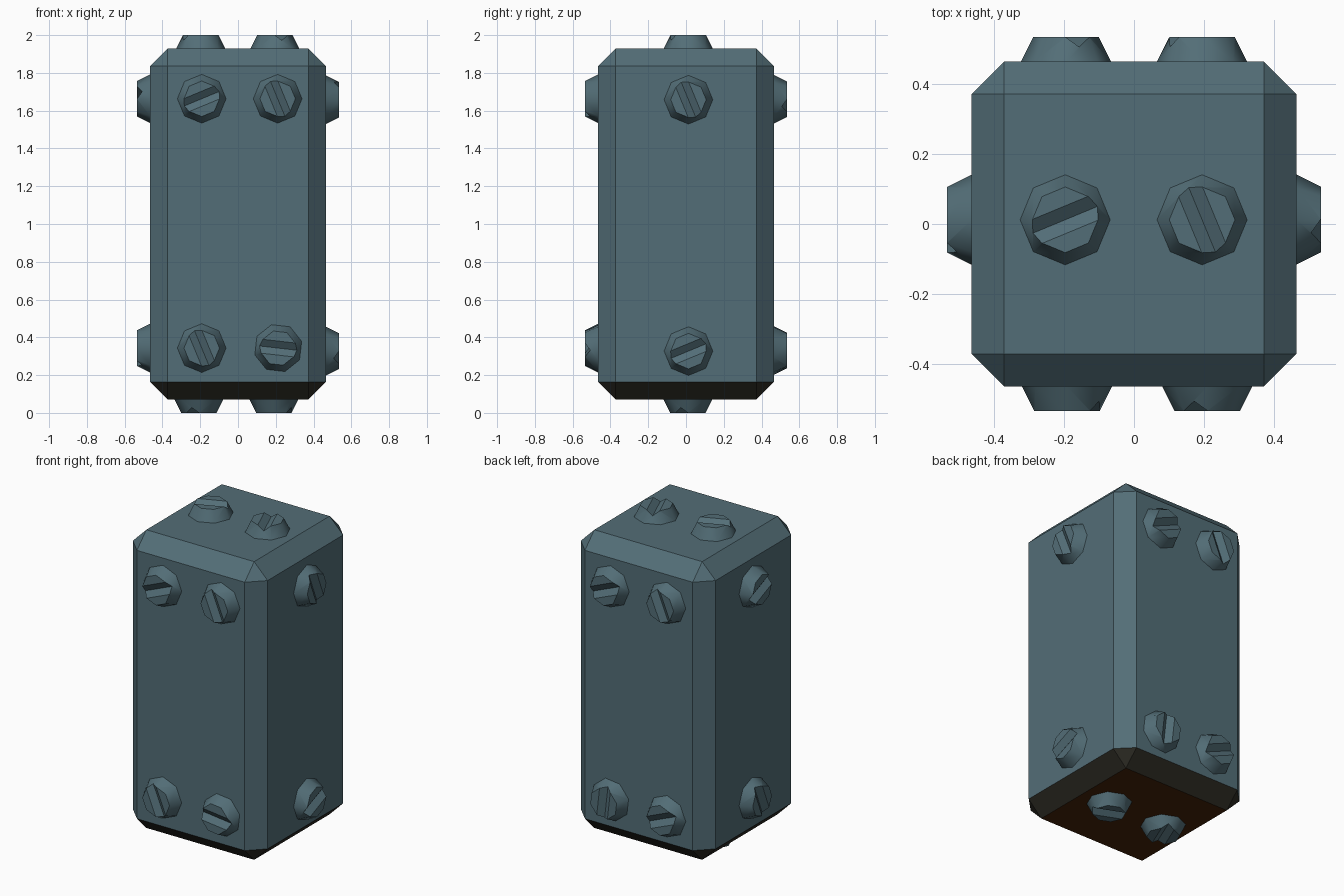
import bpy, bmesh, math
from mathutils import Matrix, Vector

if "Cube" in bpy.data.objects:
    bpy.data.objects.remove(bpy.data.objects["Cube"])

def material(name, rgb):
    m = bpy.data.materials.new(name)
    m.diffuse_color = (*rgb, 1)
    m.use_nodes = True
    m.node_tree.nodes["Principled BSDF"].inputs["Base Color"].default_value = m.diffuse_color
    return m

slate = material("slate", (0.086, 0.155, 0.184))
edge_dark = material("dark_olive", (0.026, 0.024, 0.017))
base_brown = material("dark_brown", (0.062, 0.0155, 0.002))

def add_object(name, mesh):
    ob = bpy.data.objects.new(name, mesh)
    bpy.context.collection.objects.link(ob)
    return ob

W, Z0, Z1 = 0.465, 0.07, 1.93      # half width, bottom and top of body
BOLT_H = 0.07

# Body: chamfered block with a darker underside
bm = bmesh.new()
bmesh.ops.create_cube(bm, size=1)
bmesh.ops.scale(bm, verts=bm.verts, vec=(2 * W, 2 * W, Z1 - Z0))
bmesh.ops.translate(bm, verts=bm.verts, vec=(0, 0, (Z0 + Z1) / 2))
bmesh.ops.bevel(bm, geom=bm.edges[:], offset=0.093, offset_type='OFFSET',
                segments=1, affect='EDGES', profile=0.5)
bm.normal_update()
for f in bm.faces:
    f.material_index = 2 if f.normal.z < -0.9 else 1 if f.normal.z < -0.3 else 0
mesh = bpy.data.meshes.new("body")
bm.to_mesh(mesh)
bm.free()
for m in (slate, edge_dark, base_brown):
    mesh.materials.append(m)
add_object("body", mesh)

# Bolt head: octagonal frustum along +z
bm = bmesh.new()
bmesh.ops.create_cone(bm, cap_ends=True, segments=8, radius1=0.129, radius2=0.094,
                      depth=BOLT_H, matrix=Matrix.Translation((0, 0, BOLT_H / 2)))
mesh = bpy.data.meshes.new("bolt_blank")
bm.to_mesh(mesh)
bm.free()
blank = add_object("bolt_blank", mesh)

# Slot cutter: a V-shaped prism at 22.5 degrees
HALF, DEPTH, LIFT = 0.037, 0.028, 0.02
bm = bmesh.new()
wide = HALF * (1 + LIFT / DEPTH)
tri = [bm.verts.new((-0.2, y, z)) for y, z in
       ((0, BOLT_H - DEPTH), (wide, BOLT_H + LIFT), (-wide, BOLT_H + LIFT))]
face = bm.faces.new(tri)
ext = bmesh.ops.extrude_face_region(bm, geom=[face])
bmesh.ops.translate(bm, vec=(0.4, 0, 0),
                    verts=[g for g in ext['geom'] if isinstance(g, bmesh.types.BMVert)])
bmesh.ops.rotate(bm, verts=bm.verts, cent=(0, 0, 0),
                 matrix=Matrix.Rotation(math.radians(22.5), 3, 'Z'))
bmesh.ops.recalc_face_normals(bm, faces=bm.faces[:])
mesh = bpy.data.meshes.new("slot_cutter")
bm.to_mesh(mesh)
bm.free()
cutter = add_object("slot_cutter", mesh)
cutter.hide_render = True

mod = blank.modifiers.new("slot", 'BOOLEAN')
mod.operation, mod.solver, mod.object = 'DIFFERENCE', 'EXACT', cutter
deps = bpy.context.evaluated_depsgraph_get()
bolt_mesh = bpy.data.meshes.new_from_object(blank.evaluated_get(deps))
bolt_mesh.name = "bolt"
bolt_mesh.materials.clear()
bolt_mesh.materials.append(slate)
bpy.data.objects.remove(blank)
bpy.data.objects.remove(cutter)

# Smooth bolt walls, crisp rim and slot; drop the hidden base
bm = bmesh.new()
bm.from_mesh(bolt_mesh)
bm.normal_update()
bmesh.ops.delete(bm, geom=[f for f in bm.faces if f.normal.z < -0.9], context='FACES')
for f in bm.faces:
    f.smooth = 0.2 < f.normal.z < 0.6
for e in bm.edges:
    e.smooth = all(f.smooth for f in e.link_faces)
bm.to_mesh(bolt_mesh)
bm.free()

# Bolts per side: right axis, up axis, origin, then (right, up, turn in degrees)
X, Y, Z = Vector((1, 0, 0)), Vector((0, 1, 0)), Vector((0, 0, 1))
sides = {
    "front": (X, Z, -W * Y, [(-0.192, 1.663, 0), (0.21, 1.663, 90),
                             (-0.192, 0.343, 90), (0.213, 0.343, -29)]),
    "back": (-X, Z, W * Y, [(-0.195, 1.66, 0), (0.195, 1.66, 90),
                            (-0.195, 0.33, -29 + 90), (0.195, 0.33, 0)]),
    "right": (Y, Z, W * X, [(0.013, 1.658, 90), (0.013, 0.327, 0)]),
    "left": (-Y, Z, -W * X, [(-0.012, 1.663, 0), (-0.012, 0.343, 90)]),
    "top": (X, Y, Z1 * Z, [(-0.197, 0.012, 0), (0.195, 0.012, 90)]),
    "bottom": (-X, Y, Z0 * Z, [(-0.19, 0.01, 0), (0.207, 0.01, 90)]),
}
for side, (u, v, origin, bolts) in sides.items():
    frame = Matrix((u, v, u.cross(v))).transposed().to_4x4()
    for i, (a, b, turn) in enumerate(bolts):
        ob = add_object(f"{side}_bolt_{i + 1}", bolt_mesh)
        ob.matrix_world = (Matrix.Translation(origin + a * u + b * v) @ frame
                           @ Matrix.Rotation(math.radians(turn), 4, 'Z'))
